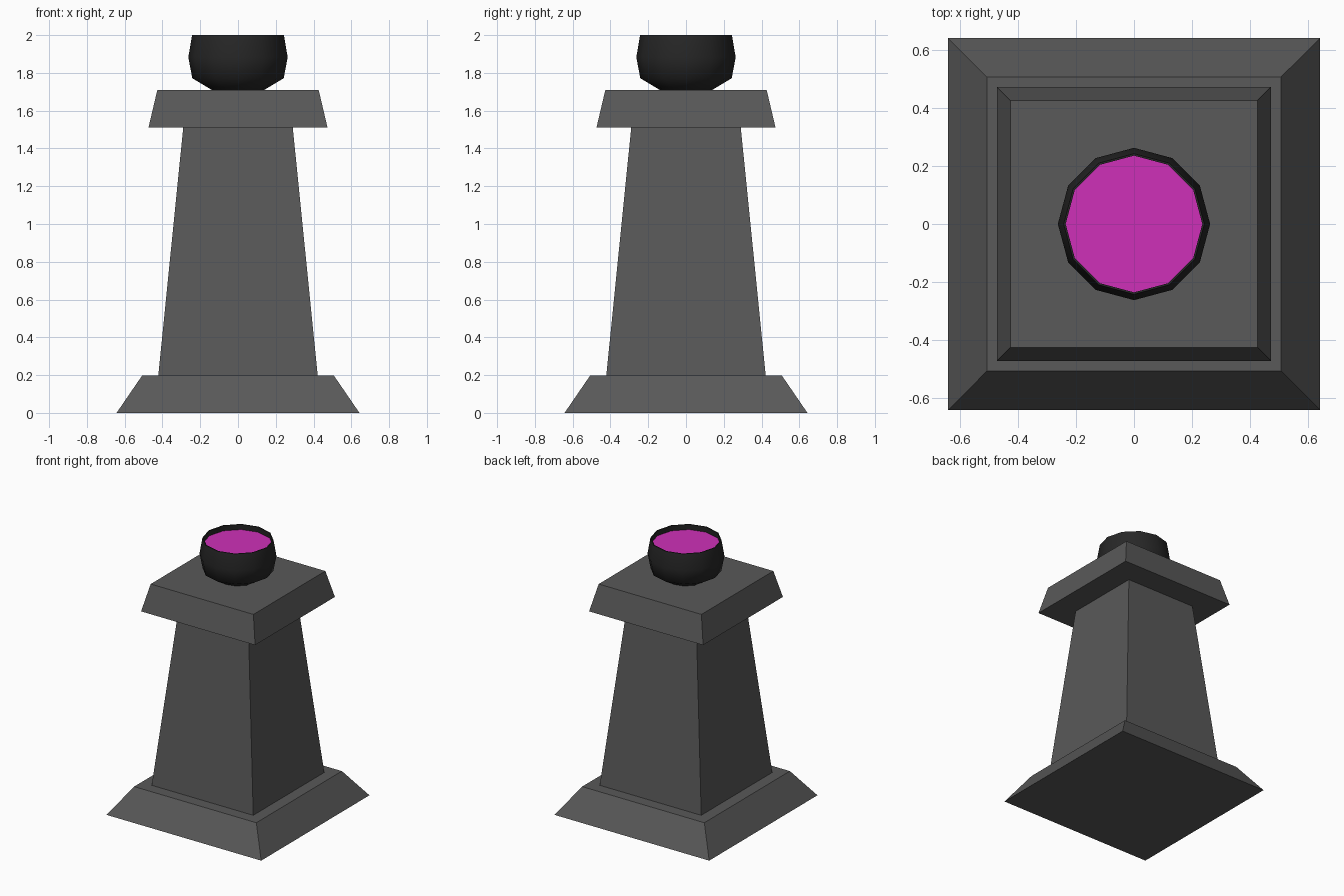
import bpy, bmesh
from math import cos, sin, pi

if "Cube" in bpy.data.objects:
    bpy.data.objects.remove(bpy.data.objects["Cube"])


def material(name, color):
    m = bpy.data.materials.new(name)
    m.diffuse_color = (*color, 1)
    m.use_nodes = True
    m.node_tree.nodes["Principled BSDF"].inputs["Base Color"].default_value = m.diffuse_color
    return m


stone = material("dark_stone", (0.1, 0.1, 0.1))
iron = material("black_iron", (0.02, 0.02, 0.02))
glow = material("magenta_glow", (0.62, 0.03, 0.48))


def loft(name, profile, sides, mat, phase=0.0, smooth=False):
    """Stack rings of (radius, z), skin them and cap both ends."""
    bm = bmesh.new()
    rings = [[bm.verts.new((r * cos(phase + 2 * pi * i / sides),
                            r * sin(phase + 2 * pi * i / sides), z))
              for i in range(sides)] for r, z in profile]
    for a, b in zip(rings, rings[1:]):
        for i in range(sides):
            j = (i + 1) % sides
            bm.faces.new((a[i], a[j], b[j], b[i]))
    bm.faces.new(rings[0][::-1])
    bm.faces.new(rings[-1])
    me = bpy.data.meshes.new(name)
    bm.to_mesh(me)
    bm.free()
    ob = bpy.data.objects.new(name, me)
    bpy.context.collection.objects.link(ob)
    me.materials.append(mat)
    if smooth:
        bpy.context.view_layer.objects.active = ob
        ob.select_set(True)
        bpy.ops.object.shade_smooth_by_angle(angle=1.0)
        ob.select_set(False)
    return ob


def tapered_block(name, half_bottom, half_top, z0, z1):
    k = 2 ** 0.5
    return loft(name, [(half_bottom * k, z0), (half_top * k, z1)], 4, stone, pi / 4)


# Square pedestal
tapered_block("base_plinth", 0.643, 0.508, 0.0, 0.197)
tapered_block("column", 0.422, 0.29, 0.197, 1.51)
tapered_block("capital", 0.474, 0.427, 1.51, 1.71)

# Round bowl with thin lip and recessed floor
loft("bowl", [(0.125, 1.703), (0.142, 1.712), (0.242, 1.772), (0.263, 1.883),
              (0.243, 2.0), (0.236, 2.0), (0.24, 1.955)], 12, iron, smooth=True)

# Glowing surface inside the bowl
loft("glowing_surface", [(0.238, 1.956), (0.238, 1.96)], 12, glow)
